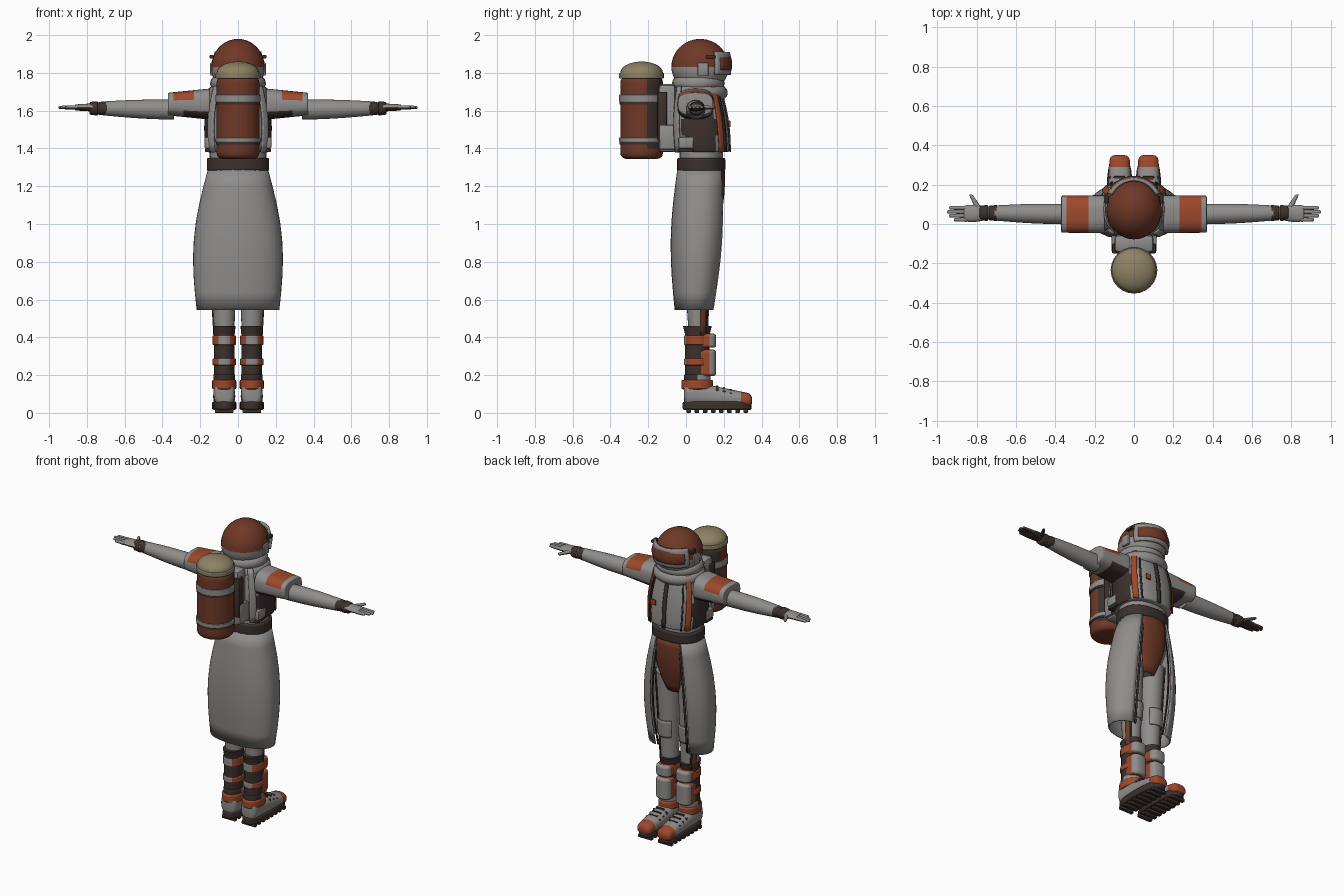
import bpy, bmesh
from math import sin, cos, pi, sqrt, radians, copysign
from mathutils import Vector

if "Cube" in bpy.data.objects:
    bpy.data.objects.remove(bpy.data.objects["Cube"])

PALETTE = {
    "grey cloth": (.28, .27, .26),
    "rust shell": (.16, .04, .02),
    "orange trim": (.34, .065, .025),
    "dark brown": (.045, .03, .025),
    "beige cap": (.27, .22, .13),
}
GREY, RUST, ORANGE, BROWN, BEIGE = PALETTE
MATERIALS = {}
for label, rgb in PALETTE.items():
    material = bpy.data.materials.new(label)
    material.use_nodes = True
    material.diffuse_color = (*rgb, 1)
    shader = material.node_tree.nodes["Principled BSDF"]
    shader.inputs["Base Color"].default_value = (*rgb, 1)
    MATERIALS[label] = material


def finish(name, bm, colour, thick=0):
    """Turn a bmesh into a smooth object; colour is a name or a rule on face centres."""
    bmesh.ops.recalc_face_normals(bm, faces=bm.faces)
    used = []
    for face in bm.faces:
        chosen = colour if isinstance(colour, str) else colour(face.calc_center_median())
        if chosen not in used:
            used.append(chosen)
        face.material_index = used.index(chosen)
    mesh = bpy.data.meshes.new(name)
    bm.to_mesh(mesh)
    bm.free()
    for chosen in used:
        mesh.materials.append(MATERIALS[chosen])
    part = bpy.data.objects.new(name, mesh)
    bpy.context.collection.objects.link(part)
    bpy.ops.object.select_all(action="DESELECT")
    part.select_set(True)
    bpy.context.view_layer.objects.active = part
    bpy.ops.object.shade_smooth_by_angle(angle=radians(40))
    if thick:
        shell = part.modifiers.new("thickness", "SOLIDIFY")
        shell.thickness = thick
        shell.offset = 0


AXES = {
    "z": lambda u, v, w: (u, v, w),
    "x": lambda u, v, w: (w, u, v),
    "y": lambda u, v, w: (u, w, v),
}


def pillar(name, colour, lo, hi, low, high=None, at=(0, 0), to=None, bulge=(0, 0), soft=0,
           dome=False, steps=8, axis="z", sides=24, power=2, arc=None, thick=.008):
    """Rounded column from lo to hi: radii go from low to high, the centre from at to to.
    bulge swells the middle, soft rounds the rims, dome closes it, arc leaves an open sheet."""
    low, high = Vector(low), Vector(high or low)
    at, to = Vector(at), Vector(to or at)
    stops = [(i / steps, 0) for i in range(steps + 1)]
    if dome:
        stops = [(sin(t * pi / 2), 0) for t, _ in stops]
    if soft:
        reach = soft / abs(hi - lo)
        rim = [(reach * (1 - cos(a)), soft * (1 - sin(a))) for a in (0, pi / 6, pi / 3, pi / 2)]
        inner = [stop for stop in stops if reach < stop[0] < 1 - reach]
        stops = rim + inner + [(1 - t, cut) for t, cut in reversed(rim)]
    bm = bmesh.new()
    rings = []
    for t, cut in stops:
        size = low.lerp(high, t) + Vector(bulge) * sin(pi * t) - Vector((cut, cut))
        if dome:
            size *= sqrt(max(1 - t * t, .001))
        centre = at.lerp(to, t)
        ring = []
        for i in range(sides + 1 if arc else sides):
            first, last = arc or (0, 360)
            a = radians(first + (last - first) * i / sides)
            u = centre.x + size.x * copysign(abs(cos(a)) ** (2 / power), cos(a))
            v = centre.y + size.y * copysign(abs(sin(a)) ** (2 / power), sin(a))
            ring.append(bm.verts.new(AXES[axis](u, v, lo + (hi - lo) * t)))
        rings.append(ring)
    for below, above in zip(rings, rings[1:]):
        for i in range(sides):
            j = (i + 1) % len(below)
            bm.faces.new((below[i], below[j], above[j], above[i]))
    if not arc:
        bm.faces.new(rings[0])
        bm.faces.new(rings[-1])
    finish(name, bm, colour, thick if arc else 0)


def layer(name, colour, spec, grow=0, **changes):
    """Repeat a column a little larger, usually as a partial sheet lying on it."""
    margin = Vector((grow, grow))
    grown = {"low": Vector(spec["low"]) + margin, "high": Vector(spec["high"]) + margin}
    pillar(name, colour, **{**spec, **grown, **changes})


def box(name, colour, centre, size, bevel=.008):
    bm = bmesh.new()
    bmesh.ops.create_cube(bm, size=1)
    for vert in bm.verts:
        vert.co = vert.co * Vector(size) + Vector(centre)
    bmesh.ops.bevel(bm, geom=bm.edges[:], offset=bevel, segments=2, affect="EDGES", profile=.5)
    finish(name, bm, colour)


# Torso, belt and collar
body = (0, .08)
pillar("waist", GREY, 1.26, 1.4, low=(.15, .115), at=body, power=2.3)
pillar("belt", BROWN, 1.28, 1.35, low=(.165, .128), at=body, soft=.01, power=2.3)
vest = dict(lo=1.38, hi=1.73, low=(.17, .15), high=(.14, .115), at=body, to=(0, .06), bulge=(.022, .015), power=2.5)
layer("vest", lambda c: BROWN if abs(c.x) > .155 and c.z < 1.6 else GREY, vest, soft=.01, sides=40)
layer("vest_zip", BROWN, vest, .004, arc=(88, 92), sides=2)
for s in (1, -1):
    for name, colour, grow, middle, half in (("vest_orange_edge", ORANGE, .005, 90 + s * 50, 7),
                                             ("vest_seam", BROWN, .004, 90 + s * 35, 2),
                                             ("back_strap", GREY, .012, s * 45 - 90, 8)):
        layer(name, colour, vest, grow, arc=(middle - half, middle + half), sides=4)
    box("side_pouch", GREY, (s * .15, 0, 1.43), (.055, .08, .06))
    box("side_pouch_flap", BROWN, (s * .15, 0, 1.39), (.05, .08, .02))
box("chest_patch", ORANGE, (.08, .23, 1.53), (.035, .009, .035), bevel=.002)
pillar("lower_collar", GREY, 1.66, 1.73, low=(.16, .15), at=(0, .07), soft=.03)
pillar("upper_collar", GREY, 1.71, 1.78, low=(.147, .138), at=(0, .065), soft=.03)

# Helmet with visor
head = (0, .075)
pillar("helmet_base", GREY, 1.76, 1.83, low=(.125, .13), high=(.142, .153), at=head, bulge=(.005, .005))
pillar("helmet_dome", RUST, 1.83, 1.98, low=(.142, .153), at=head, dome=True, sides=32)
visor = dict(lo=1.79, hi=1.91, low=(.145, .155), high=(.135, .15), at=head, bulge=(.01, .006), sides=20)
layer("visor_frame", GREY, visor, arc=(30, 150), thick=.015)
layer("visor_glass", RUST, visor, .007, lo=1.815, hi=1.89, arc=(40, 140))
for s in (1, -1):
    box("helmet_ear_guard", GREY, (s * .138, .09, 1.82), (.02, .06, .07))
    box("visor_hinge", BROWN, (s * .14, .13, 1.885), (.02, .05, .02), bevel=.005)

# Tank backpack
hub = Vector((0, -.235))
radius = Vector((.113, .113))
rim = radius * 1.05
pillar("tank", lambda c: BROWN if c.y > hub.y + .02 and c.z > 1.4 else RUST, 1.345, 1.78, low=radius, at=hub, soft=.03)
pillar("tank_cap_rim", BEIGE, 1.77, 1.8, low=rim, at=hub, soft=.005)
pillar("tank_cap", BEIGE, 1.8, 1.86, low=radius, at=hub, dome=True)
for z, half in ((1.445, .012), (1.665, .02)):
    pillar("tank_band", GREY, z - half, z + half, low=rim, at=hub, soft=.004)
    pillar("tank_band_seam", BROWN, z - half - .012, z, low=radius * 1.03, at=hub)
box("pack_frame", GREY, (0, -.1, 1.56), (.2, .09, .36), bevel=.02)
box("pack_plate", BROWN, (0, -.125, 1.57), (.225, .05, .26))
for s in (1, -1):
    box("pack_bracket", GREY, (s * .09, -.09, 1.46), (.05, .1, .13))

# Split long skirt with a dark lining along its opening
skirt = dict(lo=.545, hi=1.29, low=(.215, .106), high=(.155, .122), at=(0, .05), to=body, bulge=(.045, .028), power=2.3)
layer("skirt", GREY, skirt, arc=(122, 418), sides=40)
for edge in (60, 116):
    layer("skirt_edge", BROWN, skirt, -.008, arc=(edge, edge + 4), sides=4, thick=.004)

# Hips with front plate
hips = dict(lo=.93, hi=1.29, low=(.07, .08), high=(.145, .115), at=(0, .06), to=body, bulge=(.05, .02))
layer("hips", GREY, hips)
layer("hip_front_plate", RUST, hips, .006, arc=(58, 122), sides=10)


def pad_colour(c):
    if c.z > 1.655 and .22 < abs(c.x) < .34:
        return ORANGE
    return BROWN if c.z < 1.6 and abs(c.x) < .3 else GREY


def glove_colour(c):
    return BROWN if c.z < 1.615 else GREY


for s in (1, -1):
    # Leg with stripes and knee pad
    leg = dict(lo=.4, hi=1.02, low=(.052, .05), high=(.08, .085), at=(s * .072, .065), to=(s * .08, .06))
    layer("leg", GREY, leg)
    for name, colour, middle, half in (("leg_side_stripe", RUST, 90 - s * 62, 14), ("leg_front_stripe", BROWN, 90 - s * 42, 5)):
        layer(name, colour, leg, .004, arc=(middle - half, middle + half), sides=4)
    pillar("knee_pad", GREY, .6, .71, low=(.06, .063), high=(.066, .07), at=(s * .077, .07), arc=(40, 140))

    # Boot shaft with cuff, straps and shin guards
    x = s * .073
    ankle = (x, .06)
    pillar("boot_shaft", BROWN, .08, .43, low=(.055, .065), at=ankle)
    pillar("boot_cuff", BROWN, .42, .46, low=(.056, .066), high=(.06, .076), at=ankle)
    for z, half in ((.385, .025), (.27, .018)):
        pillar("boot_strap", lambda c: ORANGE if abs(c.x - x) > .035 else GREY, z - half, z + half, low=(.062, .07), at=ankle, soft=.005)
    for lo, hi in ((.195, .335), (.345, .42)):
        pillar("shin_guard", lambda c: GREY if c.y > .13 else ORANGE, lo, hi, low=(.053, .06), at=(x, .1), soft=.015, power=3)

    # Foot with sole, treads, toe cap, straps and laces
    pillar("boot_sole", BROWN, .016, .06, low=(.065, .183), at=(x, .165), soft=.01, power=2.8)
    for i in range(8):
        box("sole_tread", BROWN, (x, .015 + i * .043, .011), (.1, .024, .022), bevel=.004)
    pillar("boot_foot", lambda c: ORANGE if c.y > .29 else GREY, -.01, .35, low=(.055, .07), high=(.05, .036),
           at=(x, .105), to=(x, .065), bulge=(.006, 0), soft=.025, steps=12, axis="y", power=2.4)
    pillar("ankle_strap", ORANGE, .125, .175, low=(.064, .084), at=ankle, soft=.008)
    pillar("ankle_collar", lambda c: GREY if c.y > .06 else BROWN, .165, .205, low=(.058, .07), at=ankle, soft=.008)
    for i in range(3):
        y, z = .165 + i * .036, .14 - i * .01
        box("boot_lace", BROWN, (x, y, z), (.06, .012, .012), bevel=.003)
        for side in (1, -1):
            box("lace_hook", BROWN, (x + side * .042, y, z - .02), (.02, .014, .018), bevel=.004)

    # Shoulder pad, sleeve and cuff
    shoulder, wrist = (.05, 1.605), (.056, 1.612)
    pillar("shoulder_pad", pad_colour, s * .15, s * .37, low=(.097, .082), high=(.094, .06), at=(.05, 1.635),
           soft=.006, axis="x", power=2.8, sides=32)
    pillar("sleeve", GREY, s * .34, s * .71, low=(.052, .053), high=(.038, .037), at=shoulder, to=wrist,
           bulge=(.004, .004), axis="x")
    for lo, hi in ((.695, .738), (.742, .785)):
        pillar("cuff", BROWN, s * lo, s * hi, low=(.041, .038), high=(.037, .034), at=wrist, soft=.006, axis="x")
    pillar("cuff_seam", GREY, s * .73, s * .75, low=(.034, .031), at=wrist, axis="x")

    # Glove with four fingers and a thumb
    pillar("palm", glove_colour, s * .76, s * .865, low=(.035, .022), high=(.04, .016), at=(.054, 1.617),
           bulge=(.006, 0), soft=.008, axis="x", sides=16)
    for i, tip in enumerate((.915, .94, .95, .94)):
        pillar("finger", glove_colour, s * .845, s * tip, low=(.011, .012), high=(.009, .009),
               at=(.022 + i * .02, 1.617), soft=.007, axis="x", sides=10)
    pillar("thumb", glove_colour, .07, .15, low=(.018, .013), high=(.009, .009), at=(s * .785, 1.616),
           to=(s * .83, 1.616), soft=.007, axis="y", sides=10)
